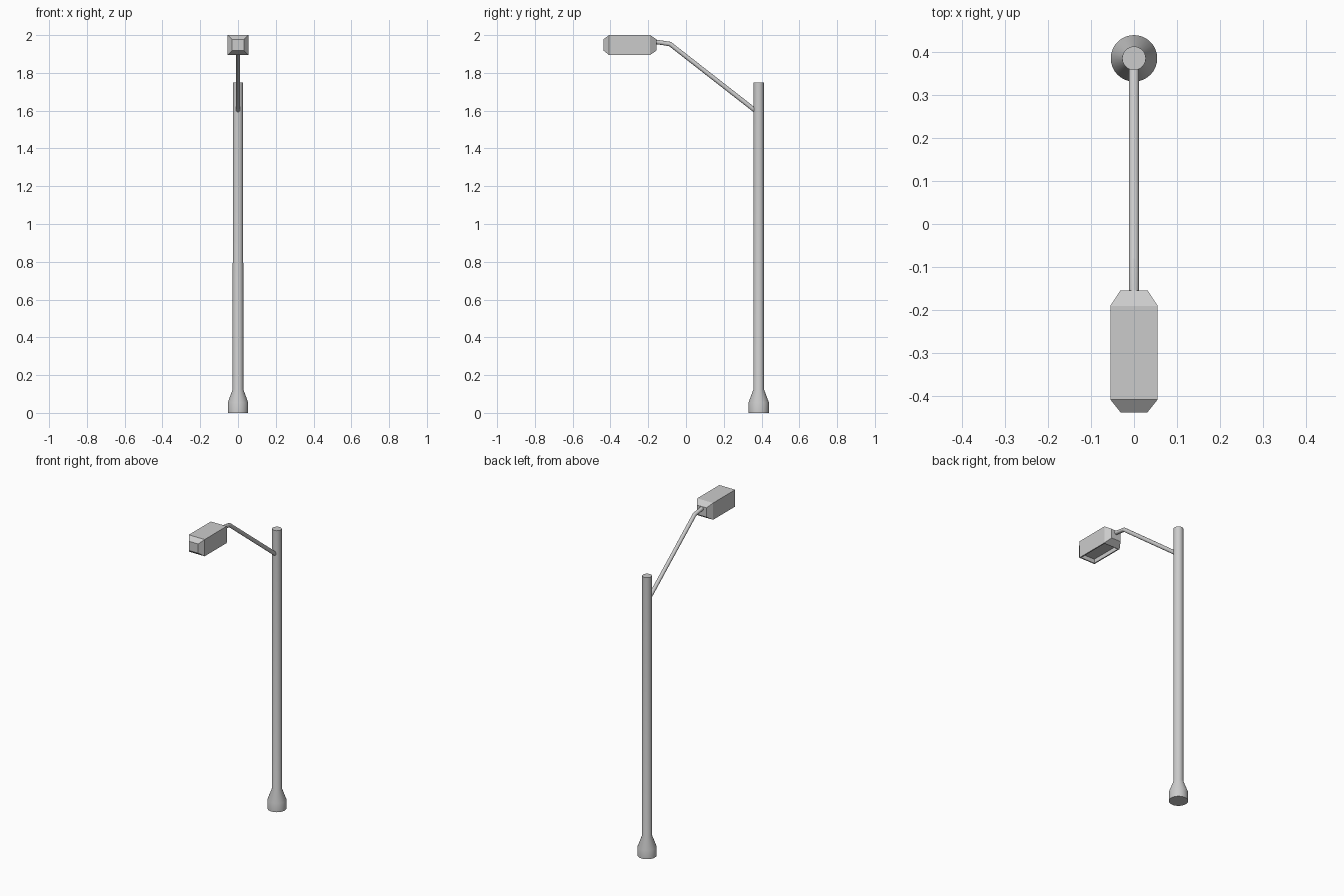
import bpy, bmesh, math
from mathutils import Vector

if "Cube" in bpy.data.objects:
    bpy.data.objects.remove(bpy.data.objects["Cube"])

POLE_Y = 0.385


def add_object(name, bm):
    bmesh.ops.recalc_face_normals(bm, faces=bm.faces)
    mesh = bpy.data.meshes.new(name)
    bm.to_mesh(mesh)
    bm.free()
    ob = bpy.data.objects.new(name, mesh)
    bpy.context.collection.objects.link(ob)
    return ob


def loft(bm, rings):
    """Bridge equal-sized rings of points and cap both ends."""
    loops = [[bm.verts.new(p) for p in ring] for ring in rings]
    n = len(loops[0])
    for a, b in zip(loops, loops[1:]):
        for i in range(n):
            j = (i + 1) % n
            bm.faces.new((a[i], a[j], b[j], b[i]))
    bm.faces.new(loops[0])
    bm.faces.new(loops[-1])


def smooth(ob):
    bpy.ops.object.select_all(action='DESELECT')
    ob.select_set(True)
    bpy.context.view_layer.objects.active = ob
    bpy.ops.object.shade_smooth_by_angle(angle=math.radians(25))


def circle(r, z, n=32):
    return [(r * math.cos(math.tau * i / n), POLE_Y + r * math.sin(math.tau * i / n), z)
            for i in range(n)]


# Pole with flared base
bm = bmesh.new()
loft(bm, [circle(r, z) for r, z in
          ((0.054, 0), (0.054, 0.055), (0.028, 0.125), (0.0275, 1.75))])
smooth(add_object("pole", bm))

# Bent support arm, mitred at the bend
path = [Vector(p) for p in ((0, 0.37, 1.598), (0, -0.085, 1.953), (0, -0.165, 1.965))]
dirs = [(b - a).normalized() for a, b in zip(path, path[1:])]
planes = [dirs[0], (dirs[0] + dirs[1]).normalized(), dirs[1]]
rings = []
for p, plane, d in zip(path, planes, (dirs[0], dirs[0], dirs[1])):
    up = Vector((1, 0, 0)).cross(d)
    ring = []
    for i in range(16):
        a = math.tau * i / 16
        q = Vector((math.cos(a), 0, 0)) * 0.0118 + up * math.sin(a) * 0.0118
        ring.append(p + q - d * (q.dot(plane) / d.dot(plane)))
    rings.append(ring)
bm = bmesh.new()
loft(bm, rings)
smooth(add_object("support_arm", bm))

# Lamp housing with tapered ends and a recessed underside
bm = bmesh.new()
loft(bm, [[(-w, y, z0), (w, y, z0), (w, y, z1), (-w, y, z1)] for y, w, z0, z1 in
          ((-0.438, 0.031, 1.919, 1.977), (-0.408, 0.055, 1.895, 2.0),
           (-0.19, 0.055, 1.895, 2.0), (-0.155, 0.032, 1.919, 1.977))])
bmesh.ops.recalc_face_normals(bm, faces=bm.faces)
bottom = min(bm.faces, key=lambda f: f.calc_center_median().z)
bmesh.ops.inset_region(bm, faces=[bottom], thickness=0.01)
rim = bmesh.ops.extrude_discrete_faces(bm, faces=[bottom])["faces"][0]
bmesh.ops.translate(bm, verts=rim.verts, vec=(0, 0, 0.025))
add_object("lamp_housing", bm)
